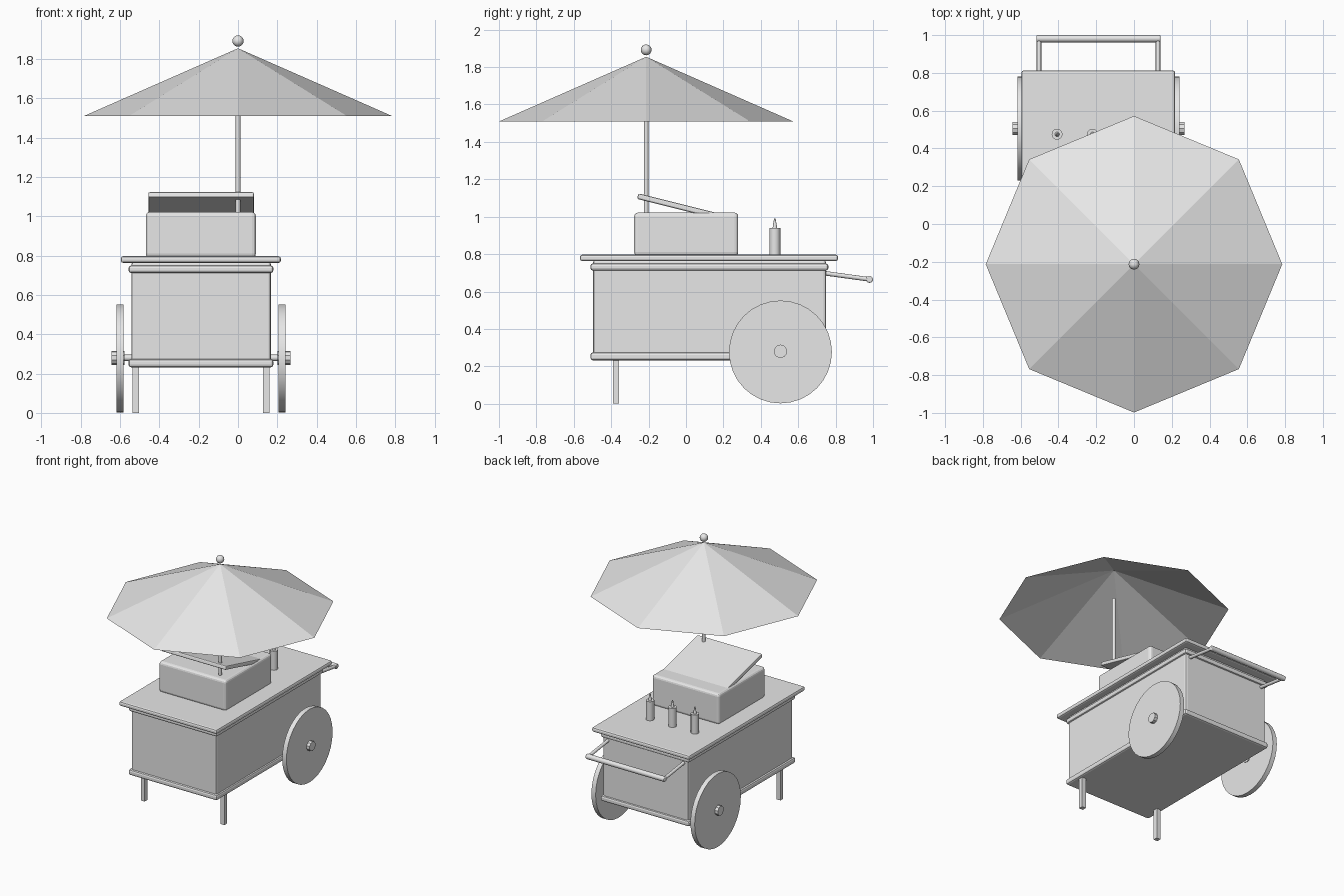
import bpy, math
from mathutils import Vector

if "Cube" in bpy.data.objects:
    bpy.data.objects.remove(bpy.data.objects["Cube"])

grey = bpy.data.materials.new("light_grey")
grey.diffuse_color = (0.8, 0.8, 0.8, 1)
grey.use_nodes = True
grey.node_tree.nodes["Principled BSDF"].inputs["Base Color"].default_value = grey.diffuse_color

CX = -0.188  # centre line of the cart


def finish(name, bevel=0.0, segments=2):
    ob = bpy.context.object
    ob.name = name
    ob.data.materials.append(grey)
    if bevel:
        m = ob.modifiers.new("bevel", 'BEVEL')
        m.width, m.segments = bevel, segments
        m.limit_method = 'ANGLE'
    return ob


def box(name, x, y, z, bevel=0.0, segments=2):
    """Box from three (min, max) ranges."""
    bpy.ops.mesh.primitive_cube_add(size=1, location=[(a + b) / 2 for a, b in (x, y, z)])
    bpy.context.object.scale = [b - a for a, b in (x, y, z)]
    bpy.ops.object.transform_apply(location=False, rotation=False, scale=True)
    return finish(name, bevel, segments)


def rod(name, start, end, r1, r2=None, sides=12, bevel=0.0):
    """Straight or tapered cylinder between two points."""
    a, b = Vector(start), Vector(end)
    bpy.ops.mesh.primitive_cone_add(
        vertices=sides, radius1=r1, radius2=r1 if r2 is None else r2,
        depth=(b - a).length, location=(a + b) / 2,
        rotation=(b - a).to_track_quat('Z', 'Y').to_euler())
    ob = finish(name, bevel)
    bpy.ops.object.shade_smooth_by_angle(angle=math.radians(35))
    return ob


# cart body, trims and counter
box("cart_body", (-0.543, 0.168), (-0.497, 0.749), (0.24, 0.768), 0.014)
box("bottom_trim", (-0.557, 0.180), (-0.511, 0.761), (0.232, 0.274), 0.013)
box("top_trim", (-0.557, 0.180), (-0.511, 0.761), (0.712, 0.750), 0.013)
box("counter", (-0.596, 0.218), (-0.567, 0.813), (0.763, 0.797), 0.012)

# warmer box with its tilted lid
box("warmer_box", (-0.469, 0.091), (-0.277, 0.279), (0.79, 1.022), 0.02, 3)
lid = box("warmer_lid", (-0.272, 0.265), (-0.235, 0.235), (-0.015, 0.015), 0.008)
lid.location = (CX, -0.03, 1.053)
lid.rotation_euler.x = -math.atan2(0.10, 0.40)

# wheels, hubs, front legs and handle arms on both sides
for side, label in ((-1, "left"), (1, "right")):
    def sx(d):
        return CX + side * d
    rod(label + "_wheel", (sx(0.395), 0.505, 0.277), (sx(0.43), 0.505, 0.277), 0.275, sides=32)
    rod(label + "_hub", (sx(0.39), 0.505, 0.28), (sx(0.455), 0.505, 0.28), 0.036, sides=10)
    lx = sx(0.332)
    box(label + "_front_leg", (lx - 0.016, lx + 0.016), (-0.391, -0.359), (0, 0.25))
    rod(label + "_handle_arm", (sx(0.315), 0.74, 0.698), (sx(0.315), 0.98, 0.665), 0.012)
rod("axle", (sx(-0.41), 0.505, 0.28), (sx(0.41), 0.505, 0.28), 0.016)
rod("handle_bar", (sx(-0.328), 0.981, 0.665), (sx(0.328), 0.981, 0.665), 0.019, bevel=0.005)

# sauce bottles
for i, dx in enumerate((-0.187, 0, 0.187)):
    x, y = -0.22 + dx, 0.475
    rod(f"bottle_{i + 1}", (x, y, 0.79), (x, y, 0.94), 0.029)
    rod(f"bottle_nozzle_{i + 1}", (x, y, 0.935), (x, y, 0.99), 0.013, 0.004)

# parasol: pole, eight-sided open canopy, finial
PY = -0.213
rod("parasol_pole", (0, PY, 0.755), (0, PY, 1.63), 0.012)
R = 0.785
verts = [(0, PY, 1.855)] + [
    (R * math.cos(k * math.pi / 4), PY + R * math.sin(k * math.pi / 4), 1.51) for k in range(8)]
mesh = bpy.data.meshes.new("parasol_canopy")
mesh.from_pydata(verts, [], [(0, k + 1, (k + 1) % 8 + 1) for k in range(8)])
mesh.materials.append(grey)
bpy.context.collection.objects.link(bpy.data.objects.new("parasol_canopy", mesh))
bpy.ops.mesh.primitive_uv_sphere_add(segments=12, ring_count=8, radius=0.029, location=(0, PY, 1.892))
finish("finial")
bpy.ops.object.shade_smooth_by_angle(angle=math.radians(40))
